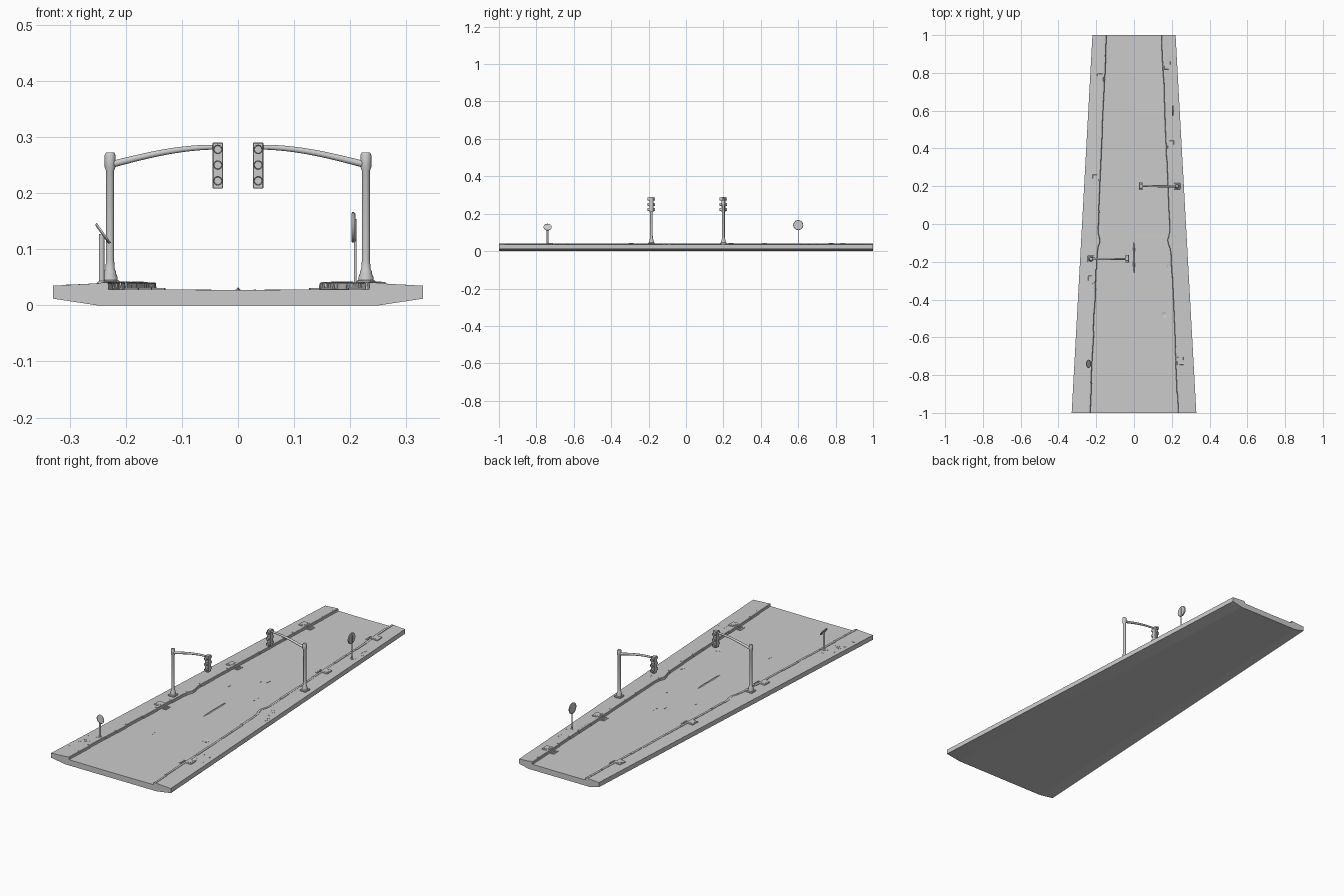
import bpy, bmesh, math, random
from mathutils import Vector, Matrix

if "Cube" in bpy.data.objects:
    bpy.data.objects.remove(bpy.data.objects["Cube"])

random.seed(4)

def half_width(y):
    return 0.275 - 0.055 * y

def curb_x(y):
    return 0.191 - 0.044 * y - 0.014 * math.exp(-((y + 0.09) / 0.03) ** 2)

def finish(name, bm, smooth=False):
    bmesh.ops.recalc_face_normals(bm, faces=bm.faces[:])
    me = bpy.data.meshes.new(name)
    bm.to_mesh(me)
    bm.free()
    ob = bpy.data.objects.new(name, me)
    bpy.context.collection.objects.link(ob)
    if smooth:
        bpy.ops.object.select_all(action='DESELECT')
        ob.select_set(True)
        bpy.context.view_layer.objects.active = ob
        bpy.ops.object.shade_smooth_by_angle(angle=math.radians(40))
    return ob

def loft(name, rings, smooth=False):
    bm = bmesh.new()
    loops = [[bm.verts.new(p) for p in r] for r in rings]
    n = len(loops[0])
    for a, b in zip(loops, loops[1:]):
        for i in range(n):
            bm.faces.new((a[i], a[(i + 1) % n], b[(i + 1) % n], b[i]))
    bm.faces.new(loops[0])
    bm.faces.new(loops[-1][::-1])
    return finish(name, bm, smooth)

def lathe(name, origin, profile, axis=(0, 0, 1), sides=16):
    # profile: (radius, distance along axis)
    rot = Vector(axis).to_track_quat('Z', 'Y').to_matrix()
    rings = []
    for r, h in profile:
        rings.append([Vector(origin) + rot @ Vector((r * math.cos(2 * math.pi * k / sides),
                      r * math.sin(2 * math.pi * k / sides), h)) for k in range(sides)])
    return loft(name, rings, True)

def box(name, loc, size, rz=0.0, bevel=0.0):
    bm = bmesh.new()
    bmesh.ops.create_cube(bm, size=1)
    bm.transform(Matrix.Translation(loc) @ Matrix.Rotation(rz, 4, 'Z') @ Matrix.Diagonal((*size, 1)))
    if bevel:
        bmesh.ops.bevel(bm, geom=bm.edges[:], offset=bevel, segments=1, affect='EDGES')
    return finish(name, bm)

# Tapering road slab with raised pavements and a chamfered underside
rings = []
for i in range(81):
    y = -1 + i / 40
    w, c = half_width(y), curb_x(y)
    half = [(0.76 * w, 0.0), (w, 0.012), (w, 0.035), (c + 0.002, 0.040), (c, 0.0285)]
    prof = half + [(0, 0.0275)] + [(-x, z) for x, z in reversed(half)]
    rings.append([(x, y, z) for x, z in prof])
loft("road_slab", rings)

# Kerb stones, slightly uneven
drains = {-1: (0.775, 0.24, -0.295), 1: (0.84, 0.42, -0.725)}
for s in (-1, 1):
    y = -1.0
    while y < 0.99:
        y1 = min(y + random.uniform(0.07, 0.12), 1.0)
        j = random.uniform(-0.002, 0.002)
        top = 0.0405 + random.uniform(0, 0.0015)
        ends = []
        for k in range(5):
            yy = y + (y1 - 0.002 - y) * k / 4
            c = curb_x(yy) + j
            ends.append([(s * (c - 0.003), yy, 0.026), (s * (c - 0.002), yy, top - 0.002),
                         (s * c, yy, top), (s * (c + 0.011), yy, top), (s * (c + 0.011), yy, 0.03)])
        loft("kerb_stone", ends)
        y = y1

# Drain inlets: frame, raised lid and gutter grate bars
slope = math.atan(0.044)
for s, ys in drains.items():
    for y in ys:
        c, rz = curb_x(y), s * slope
        box("drain_lid", (s * (c + 0.022), y, 0.0395), (0.034, 0.042, 0.005), rz, 0.001)
        box("drain_lid_panel", (s * (c + 0.022), y, 0.042), (0.020, 0.026, 0.0015), rz)
        for d in (-1, 1):
            box("drain_frame_side", (s * (c - 0.012), y + d * 0.017, 0.0285), (0.028, 0.003, 0.004), rz)
            box("drain_frame_edge", (s * (c - 0.012 + d * 0.013), y, 0.0285), (0.003, 0.036, 0.004), rz)
        for k in range(4):
            box("drain_grate_bar", (s * (c - 0.012), y - 0.0105 + k * 0.007, 0.0282), (0.025, 0.002, 0.003), rz)

# Manhole covers in the road
for x, y in ((0.16, -0.48), (0.185, -0.23)):
    lathe("manhole_cover", (x, y, 0.026), [(0.016, 0), (0.016, 0.003), (0.014, 0.003), (0.013, 0.0024)])

# Raised crack down the middle and thin surface cracks
loft("centre_crack", [[(-w, y, 0.026), (0, y, 0.026 + h), (w, y, 0.026)] for y, w, h in
     ((-0.27, 0.001, 0.002), (-0.22, 0.006, 0.006), (-0.17, 0.004, 0.005), (-0.13, 0.006, 0.006), (-0.09, 0.001, 0.002))])
for x, y, l in ((0.09, 0.01, 0.04), (0.0, 0.17, 0.03), (-0.09, 0.06, 0.03), (0.03, 0.2, 0.03), (-0.08, -0.55, 0.03)):
    box("road_crack", (x, y, 0.028), (0.003, l, 0.0012), random.uniform(-0.1, 0.1))

# Paving chips and joints on the pavements
for s, y0 in ((1, 0.65), (1, -0.11), (1, -0.64), (-1, -0.83), (-1, -0.75)):
    for k in range(5):
        y = y0 + random.uniform(-0.06, 0.06)
        t = random.uniform(0.35, 0.8)
        c, w = curb_x(y), half_width(y)
        box("paving_chip", (s * (c + (w - c) * t), y, 0.040 - 0.005 * t), (0.012, 0.008, 0.0015), random.uniform(-0.3, 0.3))

# Traffic signals: post, arched arm, two-sided lamp head
def traffic_signal(s, y):
    x = s * 0.228
    lathe("signal_post", (x, y, 0.03), [(0.0135, 0), (0.0135, 0.020), (0.011, 0.026), (0.011, 0.030), (0.0085, 0.034),
          (0.0072, 0.05), (0.0072, 0.21), (0.0095, 0.216), (0.0095, 0.238), (0.0075, 0.242)])
    box("signal_base", (x, y, 0.041), (0.034, 0.034, 0.008), 0, 0.002)
    arm = []
    for k in range(13):
        t = k / 12
        r = 0.0065 - 0.002 * t
        px = s * (0.222 - 0.184 * t)
        pz = 0.252 + 0.03 * math.sin(t * math.pi / 2)
        arm.append([(px, y + r * math.cos(a * math.pi / 5), pz + r * math.sin(a * math.pi / 5)) for a in range(10)])
    loft("signal_arm", arm, True)
    hx = s * 0.036
    box("signal_head", (hx, y, 0.249), (0.019, 0.022, 0.082), 0, 0.0015)
    for d in (-1, 1):
        for z in (0.222, 0.250, 0.278):
            lathe("lamp_visor", (hx, y + d * 0.0105, z), [(0.0085, 0), (0.0085, 0.0095), (0.007, 0.0095), (0.0065, 0.003)], (0, d, 0))

traffic_signal(-1, -0.185)
traffic_signal(1, 0.2)

# Small post with a tilted round plate
lathe("tilted_sign_post", (-0.243, -0.74, 0.034), [(0.009, 0), (0.009, 0.006), (0.005, 0.009), (0.005, 0.093)])
lathe("tilted_sign_plate", (-0.2405, -0.74, 0.128), [(0.0195, -0.003), (0.0215, -0.001), (0.0215, 0.002), (0.018, 0.002), (0.018, 0.001)],
      (0.81, 0, 0.58), 24)

# Round road sign on a thin post
lathe("round_sign_post", (0.209, 0.6, 0.034), [(0.007, 0), (0.007, 0.005), (0.0026, 0.007), (0.0026, 0.12)], sides=10)
lathe("round_sign_plate", (0.206, 0.6, 0.139), [(0.025, -0.003), (0.027, -0.001), (0.027, 0.003), (0.023, 0.004), (0.023, 0.003)],
      (-1, 0, 0), 28)
